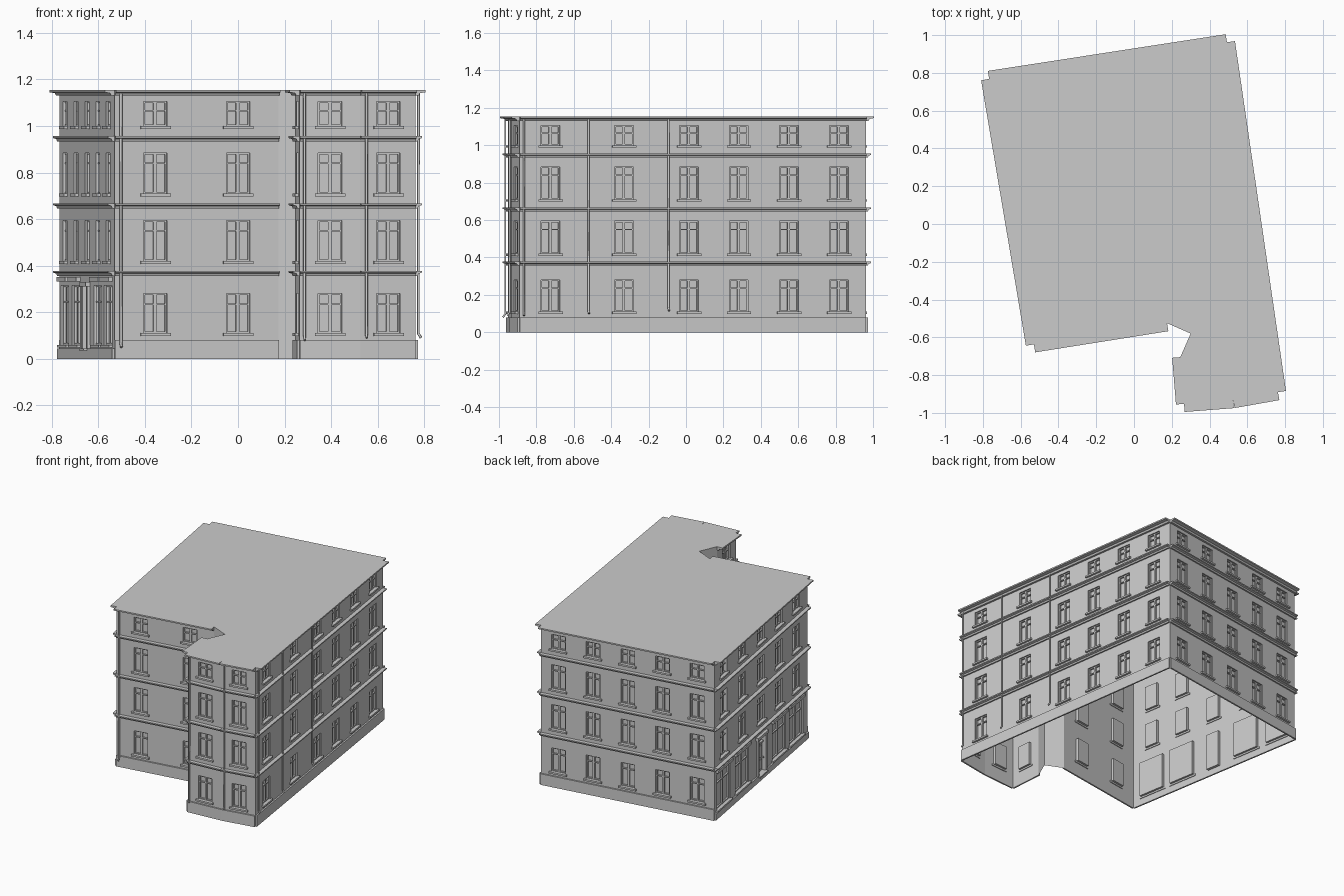
import bpy, bmesh
from mathutils import Vector

if "Cube" in bpy.data.objects:
    bpy.data.objects.remove(bpy.data.objects["Cube"])

TOP = 1.155
# Footprint corners, counter-clockwise from the south-west corner
PTS = [(-.53, -.637), (.175, -.525), (.30, -.58), (.245, -.705), (.265, -.952),
       (.525, -.932), (.762, -.89), (.492, .962), (-.767, .768)]
# Window rows: sill height, head height, transom height
FLOORS = [(.11, .28, .235), (.42, .595, .55), (.71, .885, .84), (1.0, 1.105, 1.065)]
# Per wall: window positions and (position, bottom) of downpipes, as fractions of length
WALLS = {
    0: ([.248, .752], [(.035, .05)]),
    1: ([], []),
    2: ([], []),
    3: ([.5], []),
    4: ([.5], [(.077, .08)]),
    5: ([.51], [(.1, .09)]),
    6: ([.089, .302, .489, .633, .778, .922], [(.011, .09), (.198, .10), (.429, .115)]),
    7: ([.1, .3, .5, .7, .9], []),
    8: ([.098, .298, .5, .694, .88], []),
}
WEST = 8
BAND = [(0, -.014), (.010, -.014), (.014, -.004), (.028, 0), (.028, .008), (0, .008)]
CORNICE = [(0, -.025), (.014, -.025), (.020, -.014), (.043, -.010), (.043, 0), (0, 0)]
DEPTH = .02

parts = {n: bmesh.new() for n in ("walls", "window_frames", "window_sills", "floor_bands",
                                  "roof_cornice", "plinth", "shop_headers", "door", "roof")}


class Wall:
    """Local frame of a wall: u along, d outward, z up."""
    def __init__(self, i):
        a, b = Vector(PTS[i]), Vector(PTS[(i + 1) % len(PTS)])
        self.a, self.len = a, (b - a).length
        self.t = (b - a).normalized()
        self.n = Vector((self.t.y, -self.t.x))

    def p(self, u, d, z):
        q = self.a + self.t * u + self.n * d
        return (q.x, q.y, z)


def face(bm, pts):
    return bm.faces.new([bm.verts.new(p) for p in pts])


def prism(part, w, u0, u1, profile, z=0):
    bm = parts[part]
    A = [bm.verts.new(w.p(u0, d, z + h)) for d, h in profile]
    B = [bm.verts.new(w.p(u1, d, z + h)) for d, h in profile]
    fs = [bm.faces.new(A), bm.faces.new(B[::-1])]
    for i in range(len(A)):
        j = (i + 1) % len(A)
        fs.append(bm.faces.new((A[j], A[i], B[i], B[j])))
    bmesh.ops.recalc_face_normals(bm, faces=fs)


def box(part, w, u0, u1, d0, d1, z0, z1):
    prism(part, w, u0, u1, [(d0, z0), (d1, z0), (d1, z1), (d0, z1)])


def wall_sheet(w, holes):
    """Wall skin with recessed openings."""
    bm = parts["walls"]
    us = sorted({0, w.len} | {u for h in holes for u in h[:2]})
    zs = sorted({0, TOP} | {z for h in holes for z in h[2:]})
    for u0, u1 in zip(us, us[1:]):
        for z0, z1 in zip(zs, zs[1:]):
            cu, cz = (u0 + u1) / 2, (z0 + z1) / 2
            if not any(h[0] < cu < h[1] and h[2] < cz < h[3] for h in holes):
                face(bm, [w.p(u, 0, z) for u, z in ((u0, z0), (u1, z0), (u1, z1), (u0, z1))])
    for u0, u1, z0, z1 in holes:
        ring = [(u0, z0), (u1, z0), (u1, z1), (u0, z1)]
        face(bm, [w.p(u, -DEPTH, z) for u, z in ring])
        for (ua, za), (ub, zb) in zip(ring, ring[1:] + ring[:1]):
            face(bm, [w.p(ua, 0, za), w.p(ub, 0, zb), w.p(ub, -DEPTH, zb), w.p(ua, -DEPTH, za)])


def window(w, u, width, z0, z1, zt):
    """Frame, cross bars and sill; returns the opening."""
    a, b, f = u - width / 2, u + width / 2, .007
    bars = [(a, a + f, z0, z1), (b - f, b, z0, z1), (a + f, b - f, z0, z0 + f),
            (a + f, b - f, z1 - f, z1), (u - f, u + f, z0 + f, z1 - f)]
    bars += [(a + f, u - f, zt - f / 2, zt + f / 2), (u + f, b - f, zt - f / 2, zt + f / 2)]
    for u0, u1, za, zb in bars:
        box("window_frames", w, u0, u1, -DEPTH, -.009, za, zb)
    box("window_sills", w, a - .014, b + .014, -.005, .015, z0 - .012, z0)
    return (a, b, z0, z1)


pipes = bpy.data.curves.new("downpipes", 'CURVE')
pipes.dimensions = '3D'
pipes.bevel_depth = .006
pipes.bevel_resolution = 1
pipes.use_fill_caps = True

for i, (cols, drains) in WALLS.items():
    w = Wall(i)
    holes = []
    for k, t in enumerate(cols):
        u = t * w.len
        for n, (z0, z1, zt) in enumerate(FLOORS):
            if i != WEST or n:
                holes.append(window(w, u, .102, z0, z1, zt))
            elif k != 2:
                # Shop window with header panel
                holes.append(window(w, u, .2, .06, .315, .245))
                box("shop_headers", w, u - .115, u + .115, 0, .018, .332, .352)
            else:
                # Street door: leaf, panels, surround and hood
                holes.append((u - .05, u + .05, .045, .31))
                box("door", w, u - .045, u + .045, -DEPTH, -.012, .05, .25)
                for za, zb in ((.065, .135), (.15, .235)):
                    box("door", w, u - .03, u + .03, -.012, -.008, za, zb)
                box("door", w, u - .05, u + .05, -DEPTH, -.006, .25, .262)
                box("door", w, u + .032, u + .04, -.012, .004, .14, .148)
                for s in (-1, 1):
                    c = u + s * .061
                    box("door", w, c - .011, c + .011, 0, .012, .045, .31)
                box("door", w, u - .08, u + .08, 0, .02, .31, .33)
                box("door", w, u - .06, u + .06, 0, .025, .035, .045)
    wall_sheet(w, holes)
    # Mouldings and plinth; the two recess walls stay plain
    if i not in (1, 2):
        for z in (.37, .66, .948):
            prism("floor_bands", w, 0, w.len, BAND, z)
        prism("roof_cornice", w, 0, w.len, CORNICE, TOP)
        box("plinth", w, 0, w.len, 0, .011, 0, .045 if i == WEST else .08)
    # Downpipes with a kicked-out foot
    for t, zb in drains:
        path = [(.016, TOP - .012), (.016, zb + .018), (.028, zb)]
        s = pipes.splines.new('POLY')
        s.points.add(len(path) - 1)
        for pt, (d, z) in zip(s.points, path):
            pt.co = (*w.p(t * w.len, d, z), 1)

# Flat roof
face(parts["roof"], [(x, y, TOP) for x, y in PTS])

for name, bm in parts.items():
    if name == "walls":
        bmesh.ops.remove_doubles(bm, verts=bm.verts, dist=.0001)
    me = bpy.data.meshes.new(name)
    bm.to_mesh(me)
    bm.free()
    bpy.context.collection.objects.link(bpy.data.objects.new(name, me))
bpy.context.collection.objects.link(bpy.data.objects.new("downpipes", pipes))
